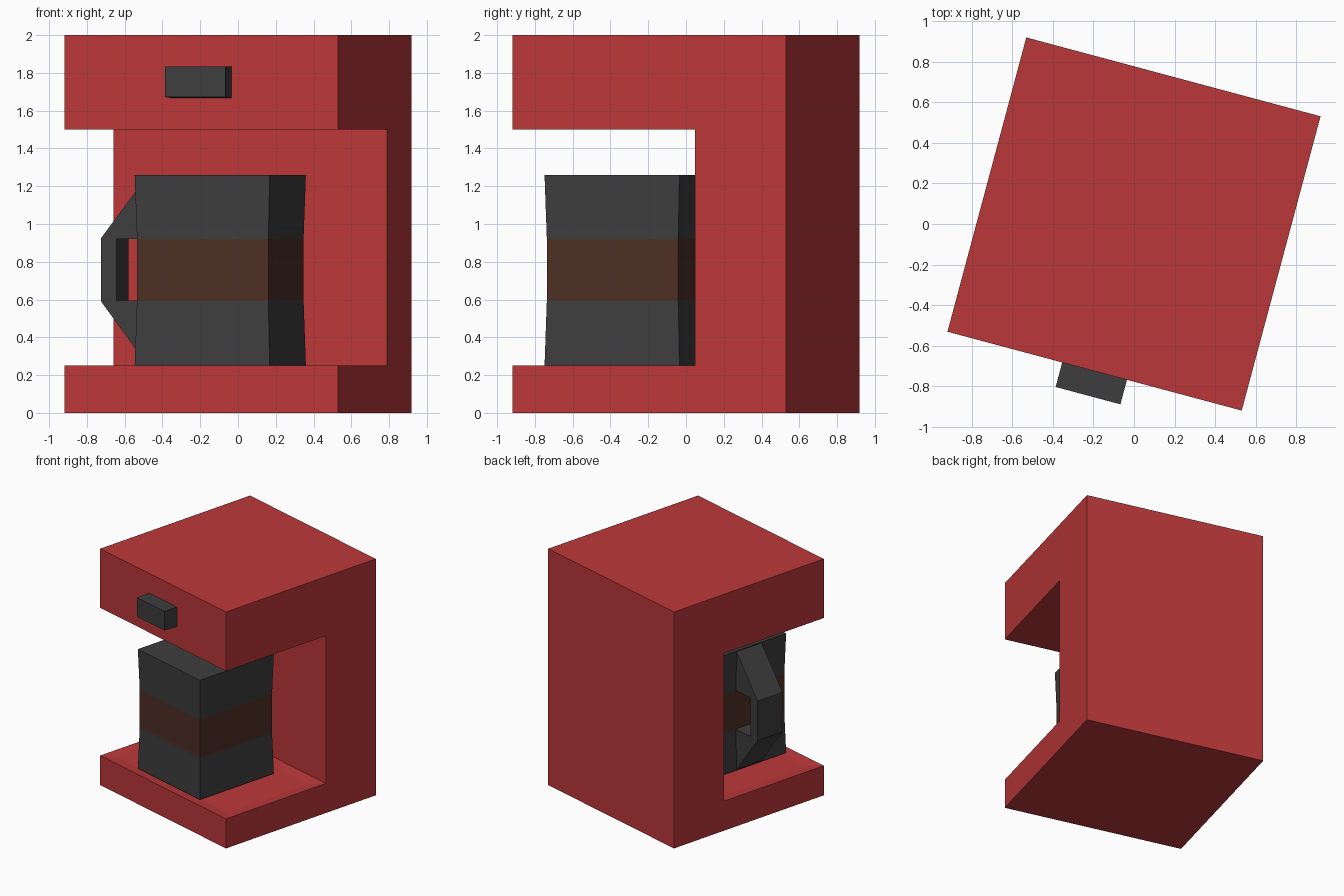
import bpy, bmesh
from math import radians
from mathutils import Vector

if "Cube" in bpy.data.objects:
    bpy.data.objects.remove(bpy.data.objects["Cube"])

TURN = radians(-15)  # the whole machine is turned about z


def material(name, rgb):
    m = bpy.data.materials.new(name)
    m.diffuse_color = (*rgb, 1)
    m.use_nodes = True
    m.node_tree.nodes["Principled BSDF"].inputs["Base Color"].default_value = m.diffuse_color
    return m


RED = material("red_shell", (0.50, 0.039, 0.041))
DARK = material("dark_plastic", (0.047, 0.047, 0.047))
COFFEE = material("coffee", (0.075, 0.028, 0.018))


def finish(bm, name, *mats):
    bmesh.ops.recalc_face_normals(bm, faces=bm.faces)
    me = bpy.data.meshes.new(name)
    bm.to_mesh(me)
    bm.free()
    for m in mats:
        me.materials.append(m)
    ob = bpy.data.objects.new(name, me)
    ob.rotation_euler.z = TURN
    bpy.context.collection.objects.link(ob)
    return ob


def prism(points, push):
    """Closed profile extruded along a vector."""
    bm = bmesh.new()
    face = bm.faces.new([bm.verts.new(p) for p in points])
    ext = bmesh.ops.extrude_face_region(bm, geom=[face], use_keep_orig=True)
    verts = [g for g in ext["geom"] if isinstance(g, bmesh.types.BMVert)]
    bmesh.ops.translate(bm, vec=Vector(push), verts=verts)
    bmesh.ops.recalc_face_normals(bm, faces=bm.faces)
    return bm


# Body: C-shaped side profile with a shallow drip tray inset in the base
side = [(-.75, 0), (.75, 0), (.75, 2), (-.75, 2),
        (-.75, 1.5), (.25, 1.5), (.25, .25), (-.75, .25)]
bm = prism([(-.75, y, z) for y, z in side], (1.5, 0, 0))
tray = [f for f in bm.faces
        if f.normal.z > .9 and abs(f.calc_center_median().z - .25) < .01]
bmesh.ops.inset_individual(bm, faces=tray, thickness=.125, depth=-.01)
finish(bm, "body", RED)

# Switch on the front of the head
switch = [(-.74, 1.667), (-.74, 1.833), (-.875, 1.833), (-.875, 1.672)]
finish(prism([(-.165, y, z) for y, z in switch], (.33, 0, 0)), "switch", DARK)

# Pot: square rings, pinched around the coffee band
CX, CY = -.014, -.31
bm = bmesh.new()
rings = []
for z, h in [(.25, .37), (.595, .36), (.92, .36), (1.26, .37)]:
    rings.append([bm.verts.new((CX + sx * h, CY + sy * h, z))
                  for sx, sy in ((-1, -1), (1, -1), (1, 1), (-1, 1))])
for level, (a, b) in enumerate(zip(rings, rings[1:])):
    for i in range(4):
        j = (i + 1) % 4
        bm.faces.new((a[i], a[j], b[j], b[i])).material_index = int(level == 1)
bm.faces.new(rings[0])
bm.faces.new(rings[-1])
finish(bm, "pot", DARK, COFFEE)

# Handle: angular loop on the left side of the pot
loop = [(-.382, .255), (-.634, .59), (-.634, .925), (-.382, 1.255),
        (-.37, .92), (-.55, .92), (-.55, .595), (-.37, .595)]
finish(prism([(x, CY - .125, z) for x, z in loop], (0, .25, 0)), "pot_handle", DARK)
